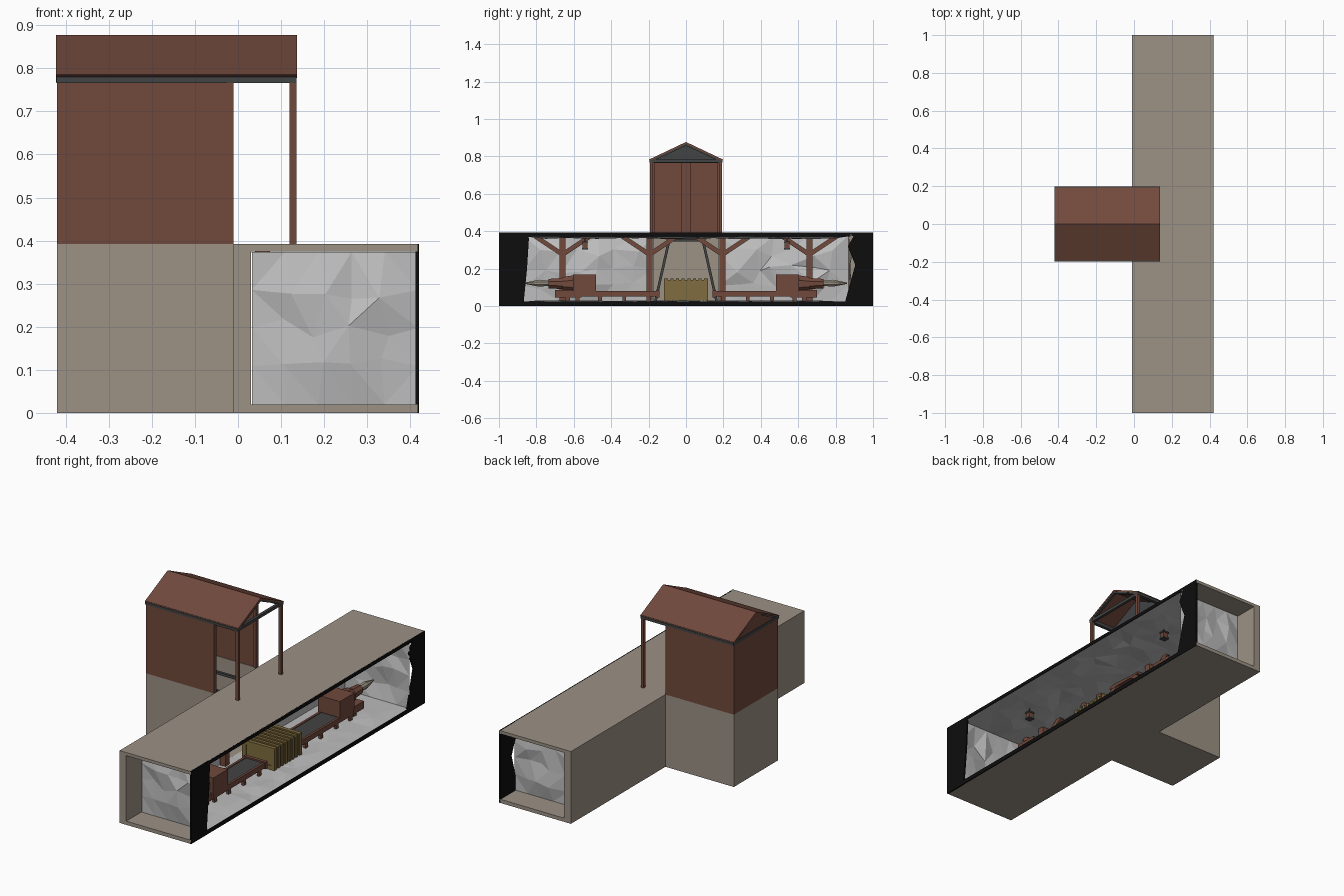
import bpy, bmesh, math, random
from mathutils import Vector

if "Cube" in bpy.data.objects:
    bpy.data.objects.remove(bpy.data.objects["Cube"])
random.seed(4)


def mat(name, r, g, b):
    m = bpy.data.materials.new(name)
    lin = [((c / 255 + 0.055) / 1.055) ** 2.4 for c in (r, g, b)]
    m.diffuse_color = (*lin, 1)
    m.use_nodes = True
    m.node_tree.nodes["Principled BSDF"].inputs["Base Color"].default_value = m.diffuse_color
    return m


STONE = mat("taupe_stone", 156, 145, 133)
ROCK = mat("grey_rock", 190, 190, 190)
WOOD = mat("red_brown_timber", 113, 73, 60)
IRON = mat("dark_iron", 66, 67, 68)
BLACK = mat("black_section", 13, 13, 13)
GOLD = mat("ochre_crate", 128, 108, 62)
STEEL = mat("drill_steel", 150, 141, 126)


def finish(name, bm, m):
    me = bpy.data.meshes.new(name)
    bm.to_mesh(me)
    bm.free()
    me.materials.append(m)
    o = bpy.data.objects.new(name, me)
    bpy.context.collection.objects.link(o)
    return o


def box(name, x0, x1, y0, y1, z0, z1, m):
    bm = bmesh.new()
    bmesh.ops.create_cube(bm, size=1)
    for v in bm.verts:
        v.co = ((x0 + x1) / 2 + v.co.x * (x1 - x0), (y0 + y1) / 2 + v.co.y * (y1 - y0),
                (z0 + z1) / 2 + v.co.z * (z1 - z0))
    return finish(name, bm, m)


def beam(name, a, b, w, m):
    a, b = Vector(a), Vector(b)
    bm = bmesh.new()
    bmesh.ops.create_cube(bm, size=1)
    q = (b - a).to_track_quat('Z', 'Y')
    for v in bm.verts:
        v.co = q @ Vector((v.co.x * w, v.co.y * w, v.co.z * (b - a).length)) + (a + b) / 2
    return finish(name, bm, m)


def prism(name, yz, x0, x1, m):
    """Extrude a y/z outline along x."""
    bm = bmesh.new()
    f = bm.faces.new([bm.verts.new((x0, y, z)) for y, z in yz])
    r = bmesh.ops.extrude_face_region(bm, geom=[f])
    for v in r["geom"]:
        if isinstance(v, bmesh.types.BMVert):
            v.co.x = x1
    bmesh.ops.recalc_face_normals(bm, faces=bm.faces)
    return finish(name, bm, m)


def cone(name, x, z, y0, y1, r0, r1, n, m):
    bm = bmesh.new()
    bmesh.ops.create_cone(bm, cap_ends=True, segments=n, radius1=r0, radius2=r1, depth=1)
    for v in bm.verts:
        a = math.pi / n
        px, pz = v.co.x * math.cos(a) - v.co.y * math.sin(a), v.co.x * math.sin(a) + v.co.y * math.cos(a)
        v.co = (x + px, (y0 + y1) / 2 + v.co.z * (y1 - y0), z + pz)
    bmesh.ops.recalc_face_normals(bm, faces=bm.faces)
    return finish(name, bm, m)


def rock(name, org, u, v, nu, nv, bump):
    """Faceted rock sheet, inner points pushed along bump."""
    org, u, v, bump = map(Vector, (org, u, v, bump))
    bm = bmesh.new()
    g = [[None] * (nv + 1) for _ in range(nu + 1)]
    for i in range(nu + 1):
        for j in range(nv + 1):
            p = org + u * (i / nu) + v * (j / nv)
            if 0 < i < nu and 0 < j < nv:
                p += bump * random.random() + u * random.uniform(-.25, .25) / nu + v * random.uniform(-.25, .25) / nv
            g[i][j] = bm.verts.new(p)
    for i in range(nu):
        for j in range(nv):
            bm.faces.new((g[i][j], g[i + 1][j], g[i + 1][j + 1], g[i][j + 1]))
    bmesh.ops.triangulate(bm, faces=bm.faces)
    return finish(name, bm, ROCK)


# Tunnel shell
box("tunnel_floor", -.01, .417, -1, 1, 0, .02, STONE)
box("tunnel_roof", -.01, .417, -1, 1, .375, .392, STONE)
for s in (-1, 1):
    box("tunnel_back_wall", -.01, .03, *sorted((s * .175, s)), .02, .375, STONE)
# Shaft under the house
box("shaft_floor", -.42, -.01, -.19, .19, 0, .02, STONE)
box("shaft_end_wall", -.42, -.405, -.19, .19, .02, .392, STONE)
for s in (-1, 1):
    box("shaft_side_wall", -.405, -.01, *sorted((s * .175, s * .19)), .02, .392, STONE)

# Rock lining
rock("rock_floor", (.03, -.865, .023), (.388, 0, 0), (0, 1.73, 0), 5, 18, (0, 0, .008))
rock("rock_ceiling", (.03, -.865, .372), (.388, 0, 0), (0, 1.73, 0), 5, 18, (0, 0, -.014))
for s in (-1, 1):
    rock("rock_back_wall", (.032, s * .175, .02), (0, s * .69, 0), (0, 0, .354), 7, 4, (.035, 0, 0))
    rock("rock_end_wall", (.032, s * .87, .02), (.386, 0, 0), (0, 0, .354), 5, 4, (0, s * .025, 0))

# Black cut section with ragged ends
prism("section_end_right", [(1, 0), (1, .392), (.875, .392), (.895, .37), (.865, .32), (.905, .22), (.85, .02), (.85, 0)],
      .412, .42, BLACK)
prism("section_end_left", [(-1, 0), (-1, .392), (-.845, .392), (-.84, .36), (-.85, .2), (-.868, .02), (-.868, 0)],
      .412, .42, BLACK)
box("section_floor_edge", .414, .42, -.87, .87, 0, .023, BLACK)
box("section_roof_edge", .414, .42, -.87, .88, .373, .392, BLACK)

# House over the shaft
box("house_end_wall", -.42, -.408, -.19, .19, .392, .77, WOOD)
box("house_wall_batten", -.408, -.395, -.024, .024, .392, .77, WOOD)
prism("house_end_gable", [(-.185, .77), (.185, .77), (0, .868)], -.42, -.412, WOOD)
prism("inner_gable", [(-.18, .78), (.18, .78), (0, .864)], -.02, -.012, IRON)
box("inner_gable_beam", -.025, -.01, -.19, .19, .765, .785, IRON)
box("canopy_end_beam", .12, .135, -.19, .19, .767, .783, IRON)
box("house_end_beam", -.422, -.405, -.19, .19, .767, .785, IRON)
for s in (-1, 1):
    lo, hi = sorted((s * .178, s * .19))
    box("house_side_wall", -.42, -.012, lo, hi, .392, .77, WOOD)
    box("house_door_post", -.026, -.01, *sorted((s * .168, s * .192)), .392, .77, WOOD)
    box("canopy_post", .12, .136, *sorted((s * .176, s * .192)), .392, .77, WOOD)
    box("eave_beam", -.421, .136, *sorted((s * .176, s * .194)), .766, .786, IRON)
    beam("canopy_gable_rafter", (.129, s * .185, .779), (.129, 0, .864), .013, IRON)
    prism("roof_slope", [(s * .198, .783), (0, .877), (0, .867), (s * .19, .777)], -.422, .137, WOOD)

# Lift frame in the shaft
for x in (-.03, -.37):
    beam("lift_frame_top", (x, -.095, .352), (x, .095, .352), .014, IRON)
    for s in (-1, 1):
        beam("lift_frame_leg", (x, s * .09, .352), (x, s * .165, .02), .014, IRON)
for s in (-1, 1):
    beam("lift_frame_rail", (-.37, s * .09, .352), (-.03, s * .09, .352), .014, IRON)

# Timber supports
for y in (-.66, -.195, .195, .66):
    box("timber_post", .04, .074, y - .017, y + .017, .02, .375, WOOD)
    for s in (-1, 1):
        beam("timber_brace", (.057, y, .275), (.057, y + s * .145, .372), .024, WOOD)
box("timber_lintel", .04, .07, -.11, .11, .355, .374, WOOD)

# Hanging lamps
for y in (-.54, .54):
    box("lamp_cord", .248, .252, y - .002, y + .002, .34, .374, IRON)
    box("lamp_body", .236, .264, y - .013, y + .013, .308, .338, WOOD)
    box("lamp_cap", .232, .268, y - .017, y + .017, .336, .344, IRON)
    box("lamp_base", .232, .268, y - .017, y + .017, .303, .31, IRON)

# Ribbed crate
box("crate_body", .115, .295, -.11, .11, .03, .14, GOLD)
for i in range(8):
    y = -.105 + i * .03
    box("crate_rib", .108, .302, y - .008, y + .008, .03, .147, GOLD)
for s in (-1, 1):
    ya, yb = sorted((s * .108, s * .118))
    box("crate_end_top", .108, .302, ya, yb, .125, .147, GOLD)
    box("crate_end_bottom", .108, .302, ya, yb, .028, .05, GOLD)
    for x in (.108, .28):
        box("crate_end_stile", x, x + .022, ya, yb, .028, .147, GOLD)

# Drilling machines with conveyors, one each way
X = .21
for s in (-1, 1):
    def part(name, x0, x1, y0, y1, z0, z1, m):
        box(name, x0, x1, *sorted((s * y0, s * y1)), z0, z1, m)
    for d in (-1, 1):
        xa, xb = sorted((X + d * .05, X + d * .063))
        part("conveyor_side", xa, xb, .15, .6, .052, .08, WOOD)
        for y in (.2, .33, .46, .58):
            part("conveyor_leg", xa, xb, y - .01, y + .01, .02, .055, WOOD)
    part("conveyor_belt", X - .05, X + .05, .16, .5, .058, .076, IRON)
    part("conveyor_head", X - .066, X + .066, .142, .16, .046, .084, WOOD)
    part("machine_cabin", X - .065, X + .065, .48, .605, .08, .168, WOOD)
    part("machine_chassis", X - .055, X + .055, .56, .7, .045, .085, WOOD)
    part("machine_foot", X - .05, X + .05, .62, .645, .02, .05, WOOD)
    cone("machine_collar", X, .118, s * .6, s * .66, .05, .04, 8, WOOD)
    cone("machine_nose", X, .12, s * .65, s * .735, .033, .027, 8, WOOD)
    cone("drill_shank", X, .122, s * .73, s * .785, .015, .02, 8, STEEL)
    cone("drill_tip", X, .122, s * .785, s * .86, .02, .004, 8, STEEL)
